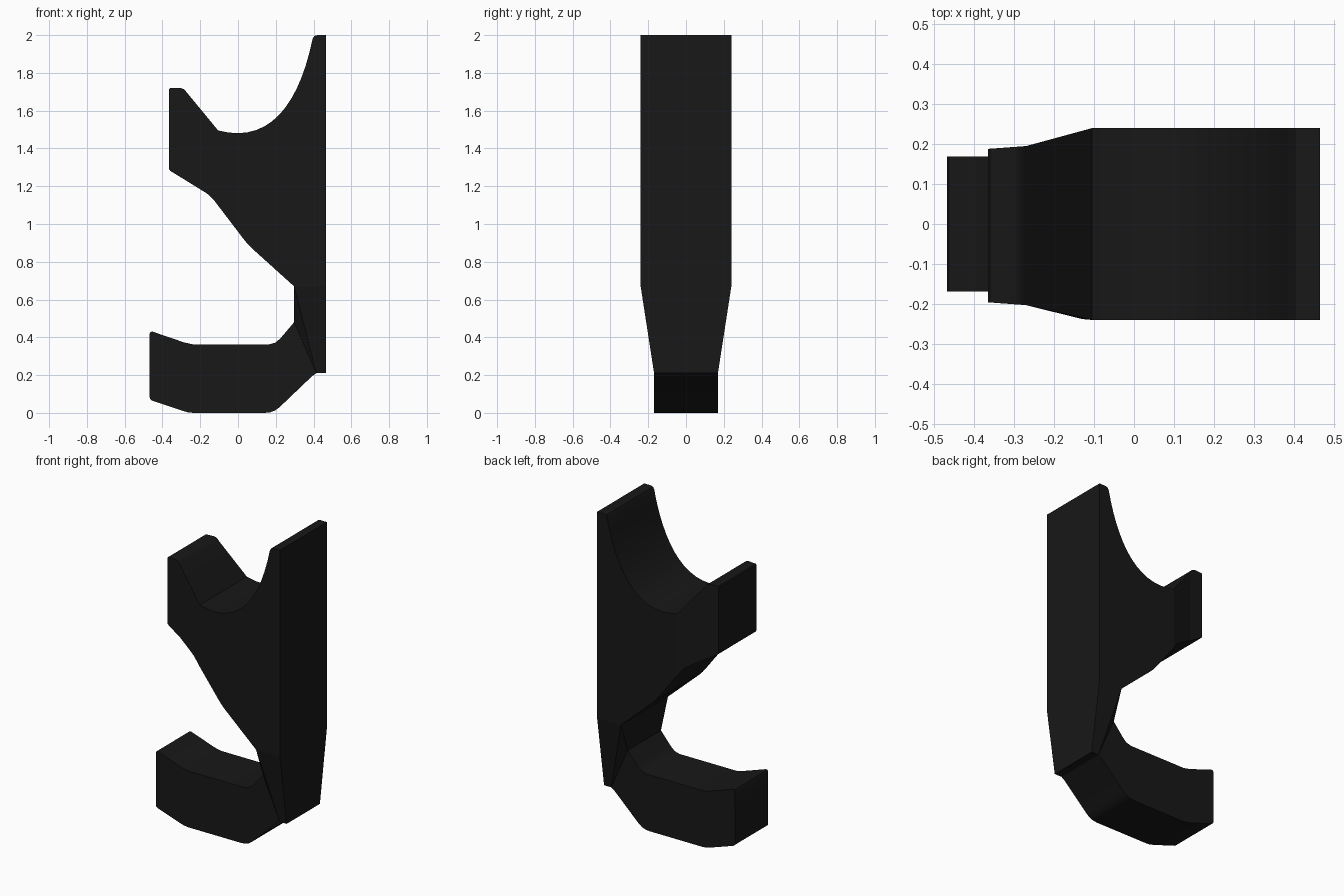
import bpy, bmesh, math
from mathutils import Vector
from mathutils.geometry import interpolate_bezier

if "Cube" in bpy.data.objects:
    bpy.data.objects.remove(bpy.data.objects["Cube"])

BODY_W, HOOK_W = 0.24, 0.169

# Curved cradle between the front arm and the back plate (x, z)
cradle = [(p.x, p.y) for p in interpolate_bezier(
    Vector((-0.105, 1.495)), Vector((0.16, 1.425)),
    Vector((0.32, 1.62)), Vector((0.395, 1.98)), 15)]

# Shared corner points of the side panels
root_top, root_low = cradle[0], (-0.105, 1.097)
mid_top, mid_low = (-0.27, 1.695), (-0.27, 1.227)
neck_front, neck_back = (0.297, 0.67), (0.466, 0.67)
inner, heel, foot = (0.297, 0.48), (0.415, 0.21), (0.466, 0.21)

# Outlines of each side panel, all running counter-clockwise
back_body = [neck_back, (0.466, 2.0), (0.42, 2.0), (0.403, 1.995)] + cradle[::-1] + [
    root_low, (0.03, 0.92), (0.05, 0.895), (0.075, 0.87), neck_front]
arm_root = [root_top, mid_top, mid_low, (-0.17, 1.165), (-0.15, 1.15),
            (-0.13, 1.13), root_low]
arm_tip = [mid_top, (-0.285, 1.713), (-0.303, 1.72), (-0.36, 1.72), (-0.365, 1.714),
           (-0.365, 1.29), (-0.358, 1.281), mid_low]
neck_inside = [neck_front, inner, heel]
neck_outside = [neck_front, heel, foot, neck_back]
lower_hook = [inner, (0.225, 0.395), (0.198, 0.372), (0.165, 0.363), (-0.24, 0.363),
              (-0.285, 0.373), (-0.452, 0.43), (-0.463, 0.429), (-0.468, 0.42),
              (-0.468, 0.085), (-0.465, 0.073), (-0.455, 0.065), (-0.29, 0.01),
              (-0.265, 0.003), (-0.235, 0.0), (0.14, 0.0), (0.17, 0.003),
              (0.195, 0.012), (0.22, 0.03), (0.395, 0.197), heel]
panels = [back_body, arm_root, arm_tip, neck_inside, neck_outside, lower_hook]


def half_width(x, z):
    """Half thickness: wide body, narrow hook, tapering arm."""
    if z < 0.6:
        return HOOK_W
    if x > -0.105:
        return BODY_W
    if x > -0.27:
        return BODY_W + (0.199 - BODY_W) * (-0.105 - x) / 0.165
    return 0.199 - 0.007 * (-0.27 - x) / 0.095


bm = bmesh.new()
cache = {}


def vert(p, side):
    key = (round(p[0], 4), round(p[1], 4), side)
    if key not in cache:
        shift = -0.004 if p[0] < -0.11 and p[1] > 0.6 else 0
        cache[key] = bm.verts.new((p[0], side * half_width(*p) + shift, p[1]))
    return cache[key]


# Both flat sides
for panel in panels:
    for side in (-1, 1):
        bm.faces.new([vert(p, side) for p in panel])

# Rim joining the two sides along every outline edge used by one panel only
edges = [(p[i], p[(i + 1) % len(p)]) for p in panels for i in range(len(p))]
used = {frozenset(e) for e in edges if sum(set(e) == set(o) for o in edges) == 1}
for a, b in edges:
    if frozenset((a, b)) in used:
        f = bm.faces.new([vert(a, -1), vert(b, -1), vert(b, 1), vert(a, 1)])
        f.smooth = True

bmesh.ops.recalc_face_normals(bm, faces=bm.faces)
for e in bm.edges:
    e.smooth = e.calc_face_angle(0) < math.radians(30)

mesh = bpy.data.meshes.new("wall_hook")
bm.to_mesh(mesh)
bm.free()
hook = bpy.data.objects.new("wall_hook", mesh)
bpy.context.collection.objects.link(hook)

black = bpy.data.materials.new("black_plastic")
black.diffuse_color = (0.009, 0.009, 0.009, 1)
black.use_nodes = True
black.node_tree.nodes["Principled BSDF"].inputs["Base Color"].default_value = black.diffuse_color
mesh.materials.append(black)
